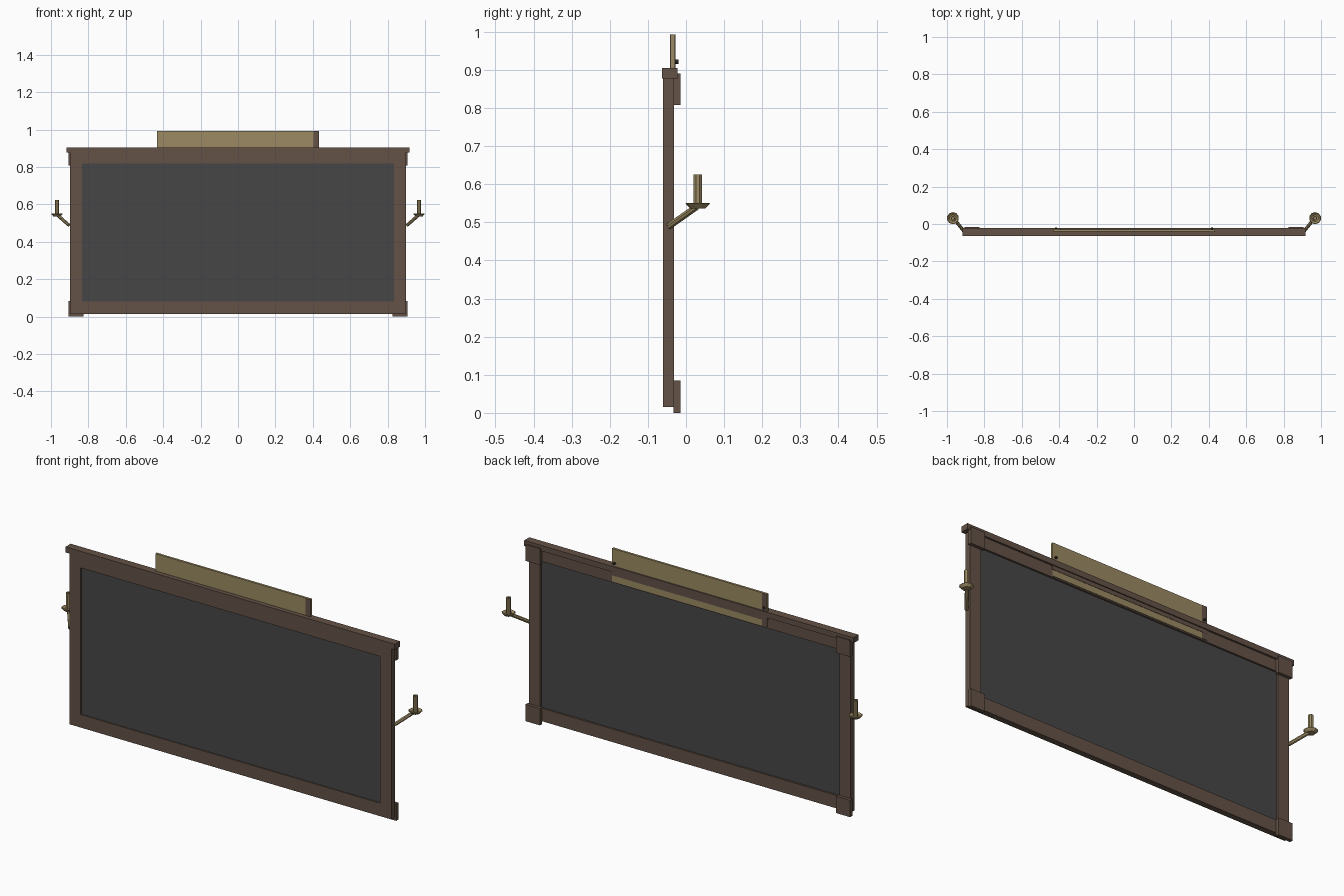
import bpy, bmesh, math
from mathutils import Vector

if "Cube" in bpy.data.objects:
    bpy.data.objects.remove(bpy.data.objects["Cube"])


def material(name, rgb):
    m = bpy.data.materials.new(name)
    m.diffuse_color = (*rgb, 1)
    m.use_nodes = True
    m.node_tree.nodes["Principled BSDF"].inputs["Base Color"].default_value = m.diffuse_color
    return m


BROWN = material("dark_wood", (0.127, 0.084, 0.061))
GOLD = material("old_brass", (0.328, 0.254, 0.122))
SLATE = material("slate_grey", (0.061, 0.061, 0.061))
DARK = material("dark_iron", (0.03, 0.025, 0.02))


def finish(name, bm, mat):
    bmesh.ops.recalc_face_normals(bm, faces=bm.faces)
    me = bpy.data.meshes.new(name)
    bm.to_mesh(me)
    bm.free()
    me.materials.append(mat)
    ob = bpy.data.objects.new(name, me)
    bpy.context.collection.objects.link(ob)
    return ob


def box(name, x, y, z, mat):
    bm = bmesh.new()
    bmesh.ops.create_cube(bm, size=1)
    for v in bm.verts:
        v.co = [(r[0] + r[1]) / 2 + c * (r[1] - r[0]) for r, c in zip((x, y, z), v.co)]
    return finish(name, bm, mat)


def lathe(name, profile, centre, sides, mat):
    # revolve a closed (radius, z) profile around a vertical axis
    bm = bmesh.new()
    rings = []
    for i in range(sides):
        a = 2 * math.pi * (i + 0.5) / sides
        rings.append([bm.verts.new((centre[0] + r * math.cos(a), centre[1] + r * math.sin(a), z))
                      for r, z in profile])
    n = len(profile)
    for i in range(sides):
        p, q = rings[i], rings[(i + 1) % sides]
        for j in range(n):
            k = (j + 1) % n
            bm.faces.new((p[j], q[j], q[k], p[k]))
    return finish(name, bm, mat)


def rod(name, a, b, radius, sides, mat):
    a, b = Vector(a), Vector(b)
    bm = bmesh.new()
    bmesh.ops.create_cone(bm, cap_ends=True, segments=sides, radius1=radius, radius2=radius,
                          depth=(b - a).length)
    rot = (b - a).to_track_quat('Z', 'Y')
    for v in bm.verts:
        v.co = rot @ v.co + (a + b) / 2
    return finish(name, bm, mat)


# Board and surrounding frame
FY = (-0.06, -0.031)
box("board_panel", (-0.84, 0.84), (-0.054, -0.04), (0.075, 0.825), SLATE)
box("bottom_rail", (-0.835, 0.835), FY, (0.015, 0.08), BROWN)
box("top_rail", (-0.835, 0.835), FY, (0.82, 0.88), BROWN)
box("top_cap", (-0.918, 0.918), (-0.063, -0.022), (0.877, 0.905), BROWN)

# Sign board slotted through the top, showing again on the back of the rail
box("sign_board", (-0.433, 0.433), (-0.04, -0.0285), (0.826, 0.992), GOLD)
box("sign_back_cover", (-0.435, 0.435), (-0.031, -0.027), (0.857, 0.88), BROWN)
box("sign_front_end_strip", (0.405, 0.433), (-0.0415, -0.04), (0.905, 0.992), BROWN)
box("sign_back_end_strip", (-0.433, -0.405), (-0.0285, -0.0275), (0.826, 0.992), BROWN)

for s, side in ((-1, "left"), (1, "right")):
    def span(a, b):
        return tuple(sorted((s * a, s * b)))

    box(side + "_stile", span(0.835, 0.897), FY, (0.015, 0.88), BROWN)
    # Corner blocks on the back
    for z, level in (((0.0, 0.085), "bottom"), ((0.808, 0.89), "top")):
        box(f"{side}_{level}_corner_block", span(0.825, 0.905), (-0.033, -0.015), z, BROWN)
    # Sign pin
    rod(side + "_sign_pin", (s * 0.417, -0.03, 0.921), (s * 0.417, -0.02, 0.921), 0.006, 8, DARK)
    # Candle holder: arm, flared dish, hollow socket
    c = (s * 0.968, 0.031)
    rod(side + "_holder_arm", (s * 0.905, -0.044, 0.49), (s * 0.962, 0.027, 0.54), 0.009, 8, GOLD)
    lathe(side + "_holder_dish", [(0.0005, 0.536), (0.02, 0.536), (0.0325, 0.549),
                                  (0.029, 0.551), (0.018, 0.543), (0.0005, 0.543)], c, 10, GOLD)
    lathe(side + "_candle_socket", [(0.012, 0.54), (0.012, 0.625), (0.006, 0.625), (0.006, 0.54)],
          c, 8, GOLD)
